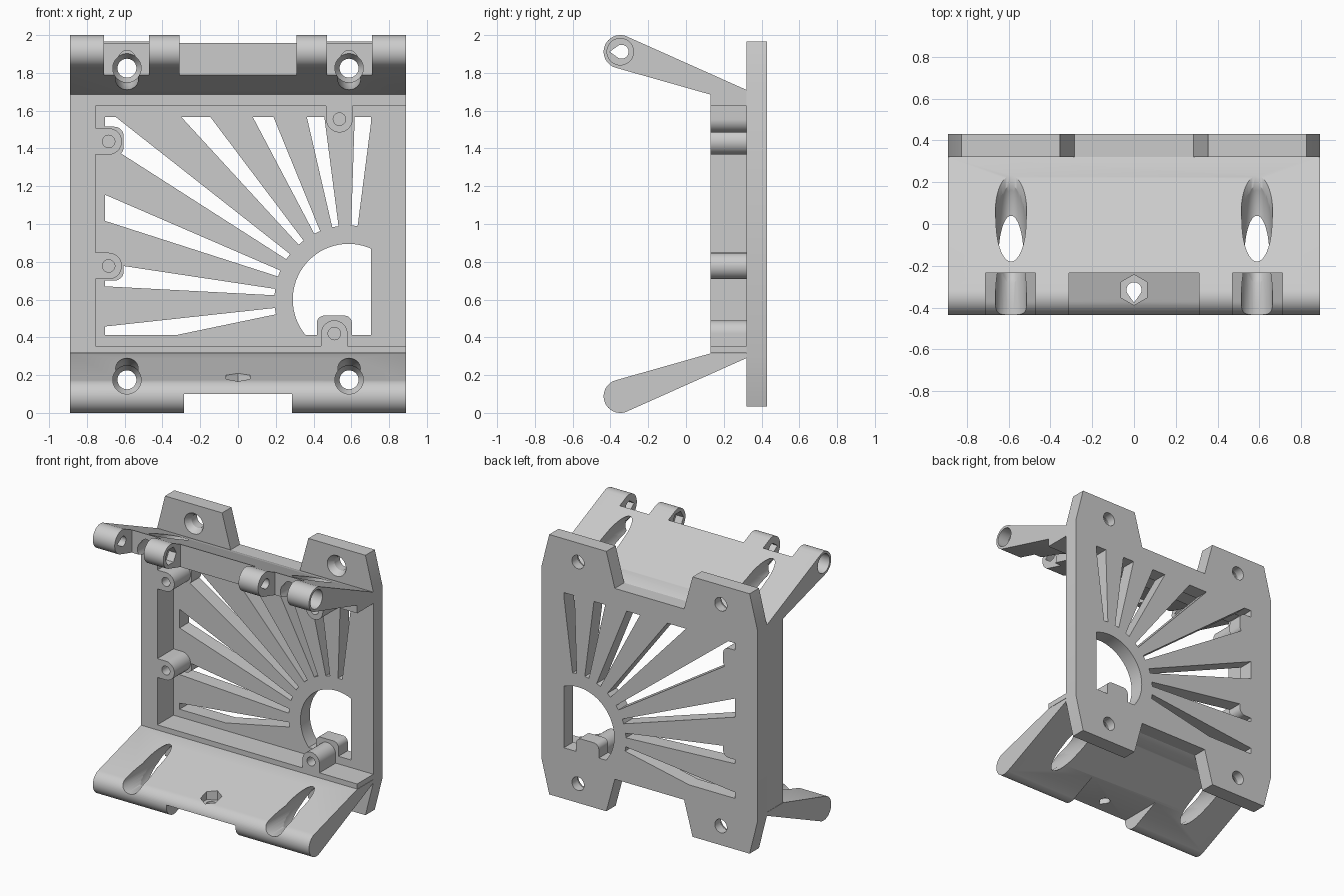
import bpy, bmesh, math
from mathutils import Matrix, Vector

if "Cube" in bpy.data.objects:
    bpy.data.objects.remove(bpy.data.objects["Cube"])

grey = bpy.data.materials.new("plain_grey")
grey.use_nodes = True
COLOUR = (0.6, 0.6, 0.6, 1)
grey.diffuse_color = COLOUR
grey.node_tree.nodes["Principled BSDF"].inputs["Base Color"].default_value = COLOUR

PLACE = {
    "x": lambda u, v, w: (w, u, v),
    "y": lambda u, v, w: (u, w, v),
    "z": lambda u, v, w: (u, v, w),
}
FRONT, FLOOR, BACK = 0.13, 0.32, 0.43
SIDE = 0.89


def finish(name, bm):
    bmesh.ops.recalc_face_normals(bm, faces=bm.faces)
    mesh = bpy.data.meshes.new(name)
    bm.to_mesh(mesh)
    bm.free()
    mesh.materials.append(grey)
    ob = bpy.data.objects.new(name, mesh)
    bpy.context.collection.objects.link(ob)
    return ob


def prism(name, pts, axis, start, end, clip=(), end_scale=1.0):
    """Extrude a 2D outline along an axis, optionally trimmed by planes first."""
    bm = bmesh.new()
    bm.faces.new([bm.verts.new(PLACE[axis](u, v, start)) for u, v in pts])
    for point, normal in clip:
        bmesh.ops.bisect_plane(bm, geom=bm.verts[:] + bm.edges[:] + bm.faces[:],
                               plane_co=point, plane_no=normal, clear_outer=True)
    ext = bmesh.ops.extrude_face_region(bm, geom=bm.faces[:])
    verts = [g for g in ext["geom"] if isinstance(g, bmesh.types.BMVert)]
    bmesh.ops.translate(bm, verts=verts, vec=PLACE[axis](0, 0, end - start))
    if end_scale != 1.0:
        mid = sum((v.co for v in verts), Vector()) / len(verts)
        for v in verts:
            v.co = mid + (v.co - mid) * end_scale
    return finish(name, bm)


def box(x0, x1, y0, y1, z0, z1):
    return prism("cutter", [(x0, y0), (x1, y0), (x1, y1), (x0, y1)], "z", z0, z1)


def arc(cx, cy, r, a0=0, a1=360, n=48):
    count = n if a1 - a0 == 360 else n + 1
    angles = [math.radians(a0 + (a1 - a0) * i / n) for i in range(count)]
    return [(cx + r * math.cos(a), cy + r * math.sin(a)) for a in angles]


def teardrop(cx, cy, r):
    """Round hole with a point towards negative first or second axis (turn later)."""
    return arc(cx, cy, r, -135, 135, 24) + [(cx - r * 1.7, cy)]


def tab(cx, cz, turn, half, reach, corner, back):
    """Outline rounded at its free end and square at its root."""
    pts = [(-back, -half)]
    pts += arc(reach - corner, corner - half, corner, -90, 0, 12)
    pts += arc(reach - corner, half - corner, corner, 0, 90, 12)
    pts += [(-back, half)]
    c, s = math.cos(math.radians(turn)), math.sin(math.radians(turn))
    return [(cx + u * c - v * s, cz + u * s + v * c) for u, v in pts]


def combine(ob, *others, op="DIFFERENCE"):
    for other in others:
        mod = ob.modifiers.new("shape", "BOOLEAN")
        mod.operation, mod.solver, mod.object = op, "EXACT", other
        bpy.context.view_layer.objects.active = ob
        bpy.ops.object.modifier_apply(modifier=mod.name)
        bpy.data.objects.remove(other)


# Back plate with four tapered mounting ears
quarter = [(0.285, 0.71), (0.355, 0.967), (0.825, 0.967), (SIDE, 0.71)]
outline = [(x, 1 + z) for x, z in quarter]
outline += [(x, 1 - z) for x, z in reversed(quarter)]
outline += [(-x, 1 - z) for x, z in quarter]
outline += [(-x, 1 + z) for x, z in reversed(quarter)]
back_plate = prism("back_plate", outline, "y", FLOOR, BACK)

# Fan of slots around a trimmed round window
cx, cz = 0.585, 0.6
window = [((-0.705, 0, 0), (-1, 0, 0)), ((0.705, 0, 0), (1, 0, 0)),
          ((0, 0, 0.412), (0, 0, -1)), ((0, 0, 1.567), (0, 0, 1))]
for i in range(8):
    a = math.radians(85.4 + 14.8 * i)
    along = Vector((math.cos(a), math.sin(a)))
    across = Vector((-along.y, along.x))
    middle = Vector((cx, cz))
    near, far, w0, w1 = 0.392, 2.0, 0.017, 0.095
    pts = [middle + along * near - across * w0, middle + along * far - across * w1,
           middle + along * far + across * w1, middle + along * near + across * w0]
    combine(back_plate, prism("cutter", pts, "y", 0.2, 0.6, window))
combine(back_plate, prism("cutter", arc(cx, cz, 0.295, n=72), "y", 0.2, 0.6, window))

# Screw bosses, each with a pad filling the plate behind it
bosses = [
    ("upper_side_boss", -0.685, 1.437, 0, 0.078, 0.08, 0.05),
    ("lower_side_boss", -0.685, 0.778, 0, 0.078, 0.08, 0.05),
    ("top_boss", 0.537, 1.555, -90, 0.072, 0.072, 0.05),
    ("bottom_boss", 0.51, 0.42, 90, 0.093, 0.095, 0.04),
]
for name, x, z, turn, half, reach, corner in bosses:
    pad = prism("pad", tab(x, z, turn, half, reach, corner, 0.06), "y", FLOOR, BACK)
    combine(back_plate, pad, op="UNION")
    boss = prism(name, tab(x, z, turn, 0.07, 0.07, 0.07, 0.07), "y", FRONT, FLOOR)
    combine(boss, prism("cutter", arc(x, z, 0.033, n=32), "y", 0, 0.29))

# Countersunk mounting holes
HOLES = [(x, z) for x in (-0.588, 0.588) for z in (0.175, 1.825)]
for x, z in HOLES:
    combine(back_plate, prism("cutter", arc(x, z, 0.05), "y", 0.2, 0.6),
            prism("cutter", arc(x, z, 0.08), "y", FLOOR - 0.005, 0.37, end_scale=0.6))

# Three-sided frame wall, open on one side
prism("frame_wall", [(-SIDE, 0.317), (SIDE, 0.317), (SIDE, 0.355), (-0.755, 0.355),
                     (-0.755, 1.625), (SIDE, 1.625), (SIDE, 1.685), (-SIDE, 1.685)],
      "y", FRONT, FLOOR)

# Slanted arms with rounded tips
TIP_Y, TIP_Z, TIP_R = -0.348, 0.912, 0.088
arm = [(FLOOR, 0.685), (FLOOR, 0.71)] + arc(TIP_Y, TIP_Z, TIP_R, 65, 255, 32) + [(FRONT, 0.685)]
upper_arm = prism("upper_arm", [(y, 1 + z) for y, z in arm], "x", -SIDE, SIDE)
lower_arm = prism("lower_arm", [(y, 1 - z) for y, z in arm], "x", -SIDE, SIDE)

# Driver access channels, widened in the middle of each arm
for x, z in HOLES:
    bm = bmesh.new()
    bmesh.ops.create_uvsphere(bm, u_segments=48, v_segments=24, radius=1,
                              matrix=Matrix.Translation((x, -0.05, z))
                              @ Matrix.Diagonal((0.075, 0.3, 0.12, 1)))
    combine(upper_arm if z > 1 else lower_arm, finish("cutter", bm),
            prism("cutter", arc(x, z, 0.075), "y", -0.6, 0.3))

# Hinge gaps, pin bore and pin recesses in the upper arm
for x0, x1 in ((-0.71, -0.47), (-0.31, 0.31), (0.47, 0.71)):
    combine(upper_arm, box(x0, x1, -0.6, -0.235, 1.6, 2.1))
pin_z = 1 + TIP_Z
combine(upper_arm, prism("cutter", teardrop(TIP_Y + 0.007, pin_z, 0.037), "x", -1, 1))
for s in (-1, 1):
    combine(upper_arm,
            prism("cutter", arc(TIP_Y, pin_z, 0.07), "x", s * 0.8, s * 1.0),
            prism("cutter", arc(TIP_Y, pin_z, 0.065, n=6), "x", s * 0.25, s * 0.37))

# Latch notch and nut pocket in the lower arm
drop = [(v, u) for u, v in teardrop(-0.315, 0, 0.036)]
nut = [(v, u) for u, v in arc(-0.315, 0, 0.073, n=6)]
combine(lower_arm, box(-0.285, 0.285, -0.6, 0.1, -0.1, 0.1),
        prism("cutter", drop, "z", 0, 0.4), prism("cutter", nut, "z", 0.14, 0.4))

# Smooth the curved walls and keep edges crisp
bpy.ops.object.select_all(action="DESELECT")
for ob in bpy.context.collection.objects:
    if ob.type == "MESH" and ob.data.materials and ob.data.materials[0] == grey:
        ob.select_set(True)
        bpy.context.view_layer.objects.active = ob
bpy.ops.object.shade_smooth_by_angle(angle=math.radians(30))
